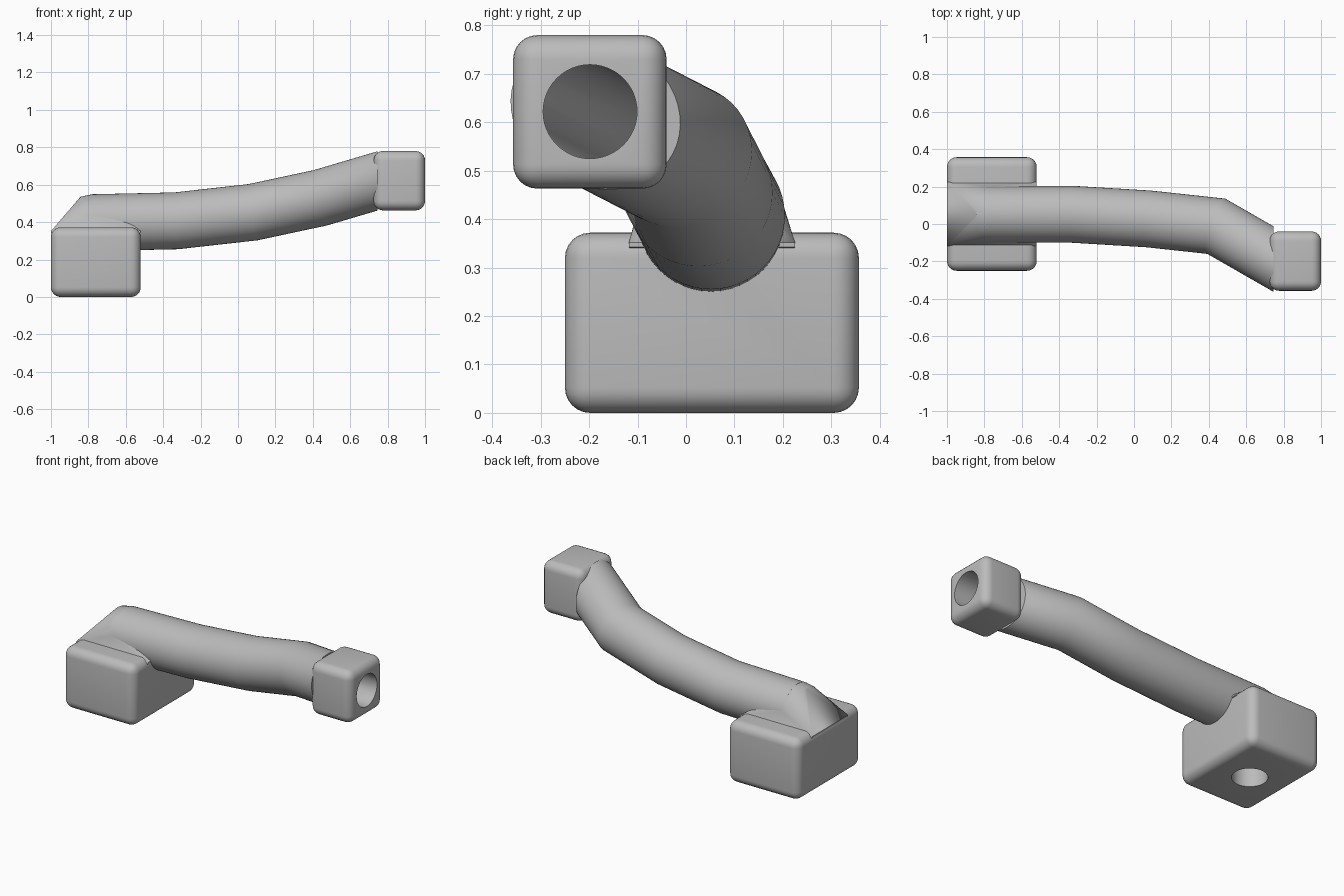
import bpy, bmesh, math
from mathutils import Vector, Matrix

if "Cube" in bpy.data.objects:
    bpy.data.objects.remove(bpy.data.objects["Cube"])

GREY = (0.5, 0.5, 0.5, 1)
grey = bpy.data.materials.new("plain grey")
grey.use_nodes = True
grey.diffuse_color = GREY
grey.node_tree.nodes["Principled BSDF"].inputs["Base Color"].default_value = GREY


def finish(bm, name):
    bmesh.ops.recalc_face_normals(bm, faces=bm.faces)
    mesh = bpy.data.meshes.new(name)
    bm.to_mesh(mesh)
    bm.free()
    mesh.materials.append(grey)
    ob = bpy.data.objects.new(name, mesh)
    bpy.context.collection.objects.link(ob)
    return ob


def circle(centre, axis, radius, sides):
    turn = Vector((0, 0, 1)).rotation_difference(axis)
    return [centre + turn @ Vector((radius * math.cos(a), radius * math.sin(a), 0))
            for a in (2 * math.pi * i / sides for i in range(sides))]


def mitred_pipe(name, path, radius, sides=48, end_axis=None):
    """Carry a circle along straight runs, cutting each bend on its mitre plane."""
    path = [Vector(p) for p in path]
    runs = [(b - a).normalized() for a, b in zip(path, path[1:])]
    planes = [(a + b).normalized() for a, b in zip(runs, runs[1:])]
    planes.append(end_axis or runs[-1])
    bm = bmesh.new()
    points = circle(path[0], runs[0], radius, sides)
    rings = [[bm.verts.new(p) for p in points]]
    for run, normal, corner in zip(runs, planes, path[1:]):
        points = [p + run * ((corner - p).dot(normal) / run.dot(normal)) for p in points]
        rings.append([bm.verts.new(p) for p in points])
    for low, high in zip(rings, rings[1:]):
        for i in range(sides):
            j = (i + 1) % sides
            bm.faces.new((low[i], low[j], high[j], high[i]))
    bm.faces.new(rings[0])
    bm.faces.new(rings[-1])
    return finish(bm, name)


def rounded_block(name, low, high, rounding):
    low, high = Vector(low), Vector(high)
    bm = bmesh.new()
    bmesh.ops.create_cube(bm, size=1, matrix=Matrix.Translation((low + high) / 2)
                          @ Matrix.Diagonal((high - low).to_4d()))
    ob = finish(bm, name)
    bevel = ob.modifiers.new("rounding", "BEVEL")
    bevel.width = rounding
    bevel.segments = 6
    return ob


# Blocks at both ends
base = rounded_block("base_block", (-1, -0.25, 0), (-0.52, 0.357, 0.372), 0.052)
tip = rounded_block("end_block", (0.725, -0.357, 0.463), (1, -0.04, 0.78), 0.05)

# Bent arm between the blocks
bends = [(-0.33, 0.052, 0.407), (0.08, 0.027, 0.453), (0.44, -0.012, 0.53),
         (0.745, -0.187, 0.62)]
arm = mitred_pipe("arm_tube", [(-0.78, 0.052, 0.397)] + bends, 0.152,
                  end_axis=Vector((1, 0, 0)))

# Elbow: square foot blended into the round arm
bm = bmesh.new()
heel = Vector((-0.78, 0.052, 0.397))
for lean in (0, 0.42):
    for p in circle(heel, Vector((math.cos(lean), 0, math.sin(lean))), 0.152, 48):
        bm.verts.new(p)
for x in (-1, -0.52):
    for y in (-0.118, 0.225):
        for z in (0.342, 0.352):
            bm.verts.new((x, y, z))
hull = bmesh.ops.convex_hull(bm, input=bm.verts)
bmesh.ops.delete(bm, geom=list({v for v in hull["geom_interior"] + hull["geom_unused"]
                                if isinstance(v, bmesh.types.BMVert)}), context="VERTS")
bmesh.ops.dissolve_limit(bm, angle_limit=0.01, verts=bm.verts, edges=bm.edges)
elbow = finish(bm, "elbow")

# Round channel running from the end block to the underside of the base
channel = mitred_pipe("channel_cutter",
                      [(1.1, -0.198, 0.622), (0.745, -0.198, 0.622)] + bends[2::-1]
                      + [(-0.76, 0.053, 0.397), (-0.76, 0.053, -0.1)], 0.097)
channel.hide_render = True

for ob in (base, tip, arm, elbow):
    cut = ob.modifiers.new("channel", "BOOLEAN")
    cut.operation = "DIFFERENCE"
    cut.solver = "EXACT"
    cut.object = channel
    bpy.ops.object.select_all(action="DESELECT")
    bpy.context.view_layer.objects.active = ob
    ob.select_set(True)
    for name in [m.name for m in ob.modifiers]:
        bpy.ops.object.modifier_apply(modifier=name)
    bpy.ops.object.shade_smooth_by_angle(angle=math.radians(32))
bpy.data.objects.remove(channel)
